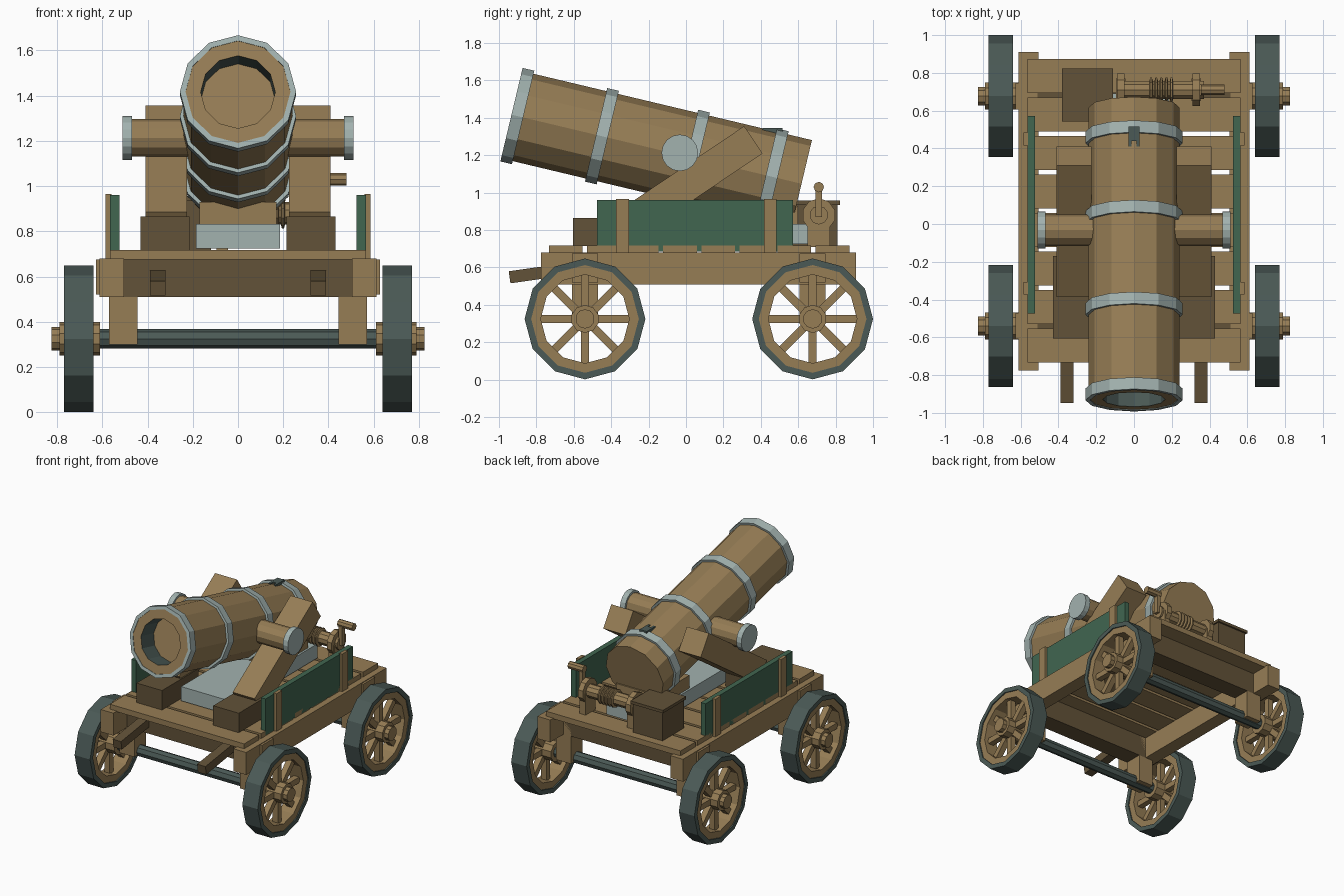
import bpy, bmesh, math
from mathutils import Matrix, Vector

if "Cube" in bpy.data.objects:
    bpy.data.objects.remove(bpy.data.objects["Cube"])


def material(name, rgb):
    m = bpy.data.materials.new(name)
    lin = [((c / 255 + 0.055) / 1.055) ** 2.4 for c in rgb]
    m.diffuse_color = (*lin, 1)
    m.use_nodes = True
    m.node_tree.nodes["Principled BSDF"].inputs["Base Color"].default_value = m.diffuse_color
    return m


WOOD = material("light wood", (150, 125, 85))
DARK = material("dark wood", (98, 82, 56))
STEEL = material("pale steel", (162, 178, 175))
IRON = material("dark iron", (75, 90, 86))
GREEN = material("green paint", (65, 102, 80))


def finish(name, bm, mats):
    bmesh.ops.recalc_face_normals(bm, faces=bm.faces)
    me = bpy.data.meshes.new(name)
    bm.to_mesh(me)
    bm.free()
    for m in mats:
        me.materials.append(m)
    ob = bpy.data.objects.new(name, me)
    bpy.context.collection.objects.link(ob)
    return ob


def box(name, x, y, z, mat, tilt=0):
    """Box from (min, max) ranges, tilted about x through its centre."""
    bm = bmesh.new()
    size = [r[1] - r[0] for r in (x, y, z)]
    mid = [(r[0] + r[1]) / 2 for r in (x, y, z)]
    mtx = Matrix.Translation(mid) @ Matrix.Rotation(tilt, 4, 'X') @ Matrix.Diagonal((*size, 1))
    bmesh.ops.create_cube(bm, size=1, matrix=mtx)
    return finish(name, bm, [mat])


def pair(name, x, y, z, mat, tilt=0):
    """The same box on both sides."""
    box(name + "_right", x, y, z, mat, tilt)
    box(name + "_left", (-x[1], -x[0]), y, z, mat, tilt)


def lathe(name, profile, n, origin, axis, mats, closed=False, seg_mats=None):
    """Spin (radius, distance) points about an axis; one vertex column points up."""
    w = Vector(axis).normalized()
    u = (Vector((0, 0, 1)) - w * w.z).normalized()
    v = w.cross(u)
    bm = bmesh.new()
    rings = []
    for r, t in profile:
        c = Vector(origin) + w * t
        if r == 0:
            rings.append([bm.verts.new(c)] * n)
        else:
            rings.append([bm.verts.new(c + (u * math.cos(a) + v * math.sin(a)) * r)
                          for a in (2 * math.pi * i / n for i in range(n))])
    count = len(rings) if closed else len(rings) - 1
    for s in range(count):
        a, b = rings[s], rings[(s + 1) % len(rings)]
        for i in range(n):
            j = (i + 1) % n
            vs = list(dict.fromkeys((a[i], a[j], b[j], b[i])))
            f = bm.faces.new(vs)
            f.material_index = seg_mats[s] if seg_mats else 0
    return finish(name, bm, mats)


def rod(name, r, t0, t1, n, origin, axis, mat):
    return lathe(name, [(0, t0), (r, t0), (r, t1), (0, t1)], n, origin, axis, [mat])


def tube(name, r0, r1, t0, t1, n, origin, axis, mat):
    return lathe(name, [(r0, t0), (r1, t0), (r1, t1), (r0, t1)], n, origin, axis, [mat], True)


X = (1, 0, 0)
AXLES = {"front": -0.54, "rear": 0.677}
WZ = 0.325

# Wheels and axles
for end, y in AXLES.items():
    rod(end + "_axle", 0.043, -0.62, 0.62, 8, (0, y, WZ), X, IRON)
    box(end + "_crossbeam", (-0.51, 0.51), (y - 0.07, y + 0.07), (0.51, 0.68), DARK)
    pair(end + "_axle_bracket", (0.445, 0.57), (y - 0.07, y + 0.07), (0.30, 0.67), WOOD)
    pair(end + "_rail_plate", (0.60, 0.628), (y - 0.07, y + 0.07), (0.52, 0.675), WOOD)
    for side, s in (("right", 1), ("left", -1)):
        tag, o, ax = f"{end}_{side}_", (0, y, WZ), (s, 0, 0)
        tube(tag + "tyre", 0.288, 0.323, 0.64, 0.77, 12, o, ax, IRON)
        tube(tag + "wheel_rim", 0.237, 0.29, 0.648, 0.762, 12, o, ax, WOOD)
        lathe(tag + "hub", [(0, 0.61), (0.075, 0.61), (0.075, 0.79), (0.052, 0.79),
                            (0.052, 0.825), (0, 0.825)], 10, o, ax, [WOOD])
        # Four full-width bars make eight spokes
        for k in range(4):
            xs = (0.685, 0.73) if s > 0 else (-0.73, -0.685)
            box(f"{tag}spoke_{k}", xs, (y - 0.245, y + 0.245), (WZ - 0.022, WZ + 0.022),
                WOOD, k * math.pi / 4)

# Wagon bed: rails, planks and pull bars
pair("side_rail", (0.505, 0.612), (-0.775, 0.91), (0.51, 0.68), WOOD)
step = 1.63 / 8
for i in range(8):
    y0 = -0.745 + i * step
    box(f"deck_plank_{i}", (-0.565, 0.565), (y0 + 0.012, y0 + step - 0.012), (0.675, 0.717), WOOD)
pair("pull_bar", (0.32, 0.39), (-0.945, -0.56), (0.542, 0.607), DARK, math.radians(8))

# Painted side panels with posts
pair("side_panel", (0.525, 0.565), (-0.475, 0.572), (0.685, 0.96), GREEN)
for tag, y in (("front", -0.34), ("rear", 0.45)):
    pair(tag + "_panel_post", (0.56, 0.585), (y - 0.034, y + 0.034), (0.675, 0.966), WOOD)

# Gun carriage: sills, slanted cheeks, steel bed and rest block
pair("sill", (0.215, 0.43), (-0.605, -0.17), (0.715, 0.865), DARK)
a = math.radians(34)
top, length = Vector((0.36, 1.283)), 0.84
mid = top - Vector((math.cos(a), math.sin(a))) * length / 2
pair("cheek", (0.225, 0.41), (mid.x - length / 2, mid.x + length / 2),
     (mid.y - 0.088, mid.y + 0.088), WOOD, a)
box("steel_bed", (-0.185, 0.185), (-0.42, 0.69), (0.725, 0.833), STEEL)
box("breech_rest", (-0.17, 0.17), (0.2, 0.6), (0.83, 0.93), WOOD)

# Barrel with shallow bore, steel bands and vent
tilt = math.radians(13.4)
AX = (0, math.cos(tilt), -math.sin(tilt))
MUZ = (0, -0.933, 1.417)
lathe("barrel", [(0, 0.16), (0.165, 0.16), (0.165, 0.004), (0.24, 0.004), (0.24, 1.594), (0, 1.594)],
      12, MUZ, AX, [WOOD, IRON], seg_mats=[0, 1, 0, 0, 0])
for i, t in enumerate((0.032, 0.497, 0.997, 1.43)):
    tube(f"barrel_band_{i}", 0.232, 0.257, t - 0.032, t + 0.032, 12, MUZ, AX, STEEL)
box("vent_block", (-0.03, 0.03), (0.44, 0.515), (1.27, 1.345), IRON)
pair("vent_prong", (0.012, 0.03), (0.41, 0.45), (1.27, 1.345), IRON)

# Trunnions
for side, s in (("right", 1), ("left", -1)):
    o = (0, -0.033, 1.213)
    rod(side + "_trunnion", 0.083, 0.15, 0.475, 12, o, (s, 0, 0), WOOD)
    rod(side + "_trunnion_cap", 0.098, 0.468, 0.51, 16, o, (s, 0, 0), STEEL)

# Storage crate
box("crate", (-0.37, -0.12), (0.555, 0.81), (0.715, 0.94), DARK)
box("crate_lid", (-0.382, -0.11), (0.543, 0.823), (0.935, 0.957), DARK)

# Winch with rope coils and crank
W = (0, 0.71, 0.88)
rod("winch_drum", 0.05, -0.09, 0.37, 10, W, X, WOOD)
for tag, x in (("left", -0.07), ("right", 0.33)):
    rod(f"winch_{tag}_disc", 0.09, x - 0.02, x + 0.02, 10, W, X, WOOD)
    box(f"winch_{tag}_post", (x - 0.025, x + 0.025), (0.65, 0.77), (0.71, 0.88), WOOD)
for i in range(5):
    x = 0.08 + i * 0.027
    lathe(f"rope_coil_{i}", [(0.045, x), (0.068, x + 0.006), (0.068, x + 0.015), (0.045, x + 0.021)],
          10, W, X, [WOOD], True)
box("crank_arm", (0.36, 0.39), (0.692, 0.728), (0.87, 1.035), WOOD)
rod("crank_grip", 0.028, 0.355, 0.48, 8, (0, 0.71, 1.03), X, WOOD)
